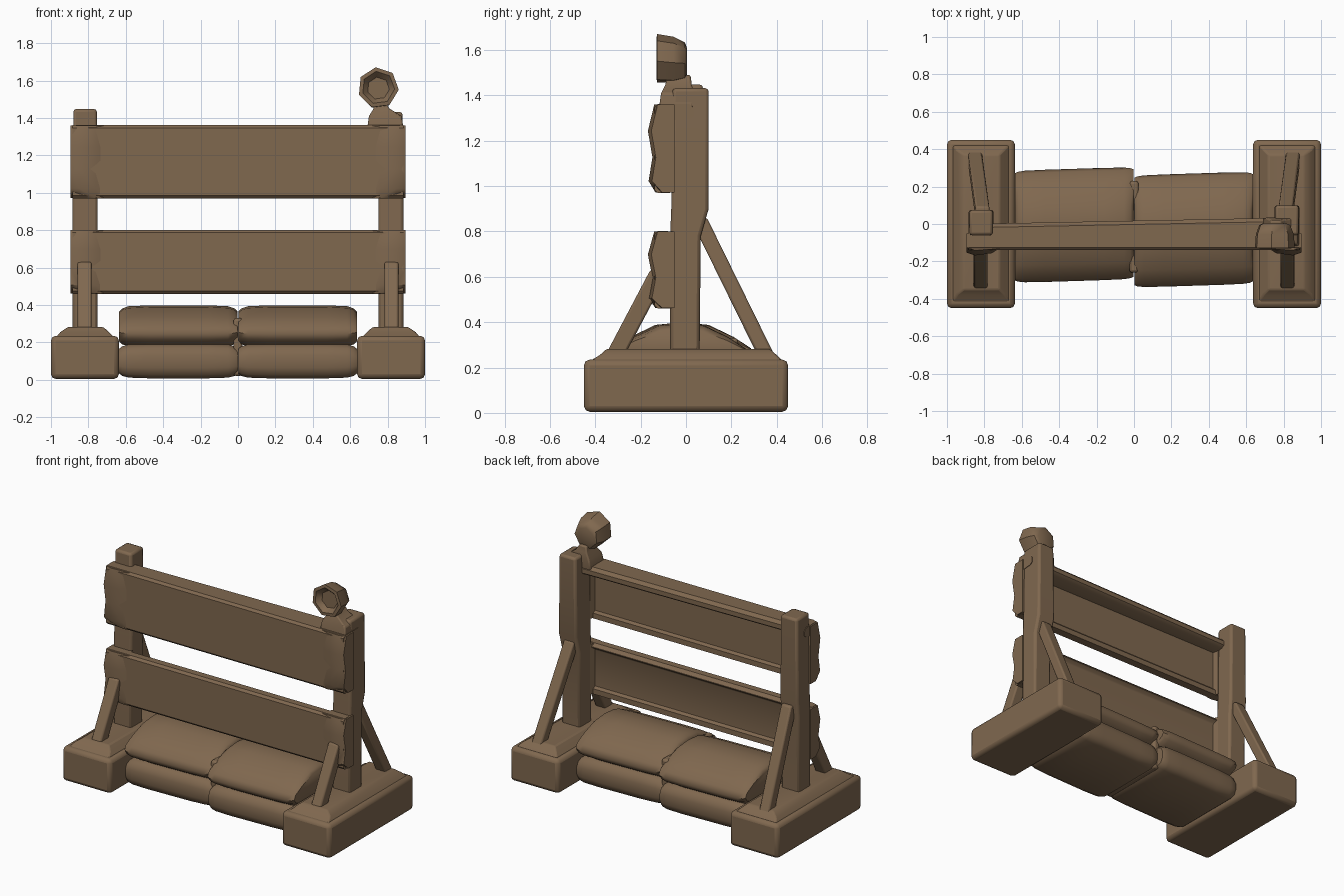
import bpy, bmesh, math
from mathutils import Vector

if "Cube" in bpy.data.objects:
    bpy.data.objects.remove(bpy.data.objects["Cube"])

brown = bpy.data.materials.new("weathered_brown")
brown.diffuse_color = (0.215, 0.138, 0.078, 1)
brown.use_nodes = True
brown.node_tree.nodes["Principled BSDF"].inputs["Base Color"].default_value = brown.diffuse_color


def finish(name, bm, bevel=0.0, angle=35):
    bmesh.ops.recalc_face_normals(bm, faces=bm.faces)
    me = bpy.data.meshes.new(name)
    bm.to_mesh(me)
    bm.free()
    me.materials.append(brown)
    ob = bpy.data.objects.new(name, me)
    bpy.context.collection.objects.link(ob)
    bpy.ops.object.select_all(action='DESELECT')
    ob.select_set(True)
    bpy.context.view_layer.objects.active = ob
    if bevel:
        m = ob.modifiers.new("bevel", 'BEVEL')
        m.width, m.segments, m.limit_method = bevel, 2, 'ANGLE'
    bpy.ops.object.shade_smooth_by_angle(angle=math.radians(angle))
    return ob


def loft(name, rings, bevel=0.0, angle=35):
    """Skin a list of equal-length point rings and cap both ends."""
    bm = bmesh.new()
    vs = [[bm.verts.new(p) for p in r] for r in rings]
    n = len(vs[0])
    for a, b in zip(vs, vs[1:]):
        for i in range(n):
            j = (i + 1) % n
            bm.faces.new((a[i], a[j], b[j], b[i]))
    bm.faces.new(vs[0])
    bm.faces.new(vs[-1])
    return finish(name, bm, bevel, angle)


def rect(x0, x1, y0, y1, z):
    return [(x0, y0, z), (x1, y0, z), (x1, y1, z), (x0, y1, z)]


def box(name, x, y, z, bevel):
    return loft(name, [rect(*x, *y, z[0]), rect(*x, *y, z[1])], bevel)


def beam(name, a, b, w, d):
    """Square strut from a to b, with horizontal cut ends."""
    return loft(name, [rect(p[0] - w / 2, p[0] + w / 2, p[1] - d / 2, p[1] + d / 2, p[2])
                       for p in (a, b)], 0.01)


for s, side in ((-1, "left"), (1, "right")):
    def X(a, b):
        return tuple(sorted((s * a, s * b)))
    # foot block with raised sloping plinth
    box(side + "_foot", X(0.637, 1.0), (-0.45, 0.45), (0.005, 0.235), 0.025)
    loft(side + "_foot_plinth", [rect(*X(0.66, 0.975), -0.43, 0.43, 0.225),
                                 rect(*X(0.69, 0.95), -0.38, 0.40, 0.255),
                                 rect(*X(0.72, 0.91), -0.35, 0.37, 0.282)], 0.008)
    # upright post: slimmer below the rear brace
    top = 1.448 if s < 0 else 1.432
    back = 0.075 if s < 0 else 0.10
    loft(side + "_post", [rect(*X(0.75, 0.885), -0.07, 0.06, 0.25),
                          rect(*X(0.75, 0.885), -0.07, 0.065, 0.78),
                          rect(*X(0.75, 0.885), -0.065, back, 0.90),
                          rect(*X(0.755, 0.88), -0.06, back, top)], 0.015)
    # diagonal braces
    beam(side + "_front_brace", (s * 0.82, -0.31, 0.26), (s * 0.82, -0.115, 0.63), 0.075, 0.085)
    beam(side + "_rear_brace", (s * 0.85, 0.35, 0.26), (s * 0.81, 0.055, 0.86), 0.075, 0.075)
    # board ends: swell smoothly out of the board and wrap the post
    for z0, z1, label in ((0.972, 1.36, "upper"), (0.462, 0.80, "lower")):
        rings = []
        for t, y in ((0, -0.12), (0.13, -0.165), (0.4, -0.148), (0.7, -0.168), (1, -0.14)):
            z = z0 + (z1 - z0) * t
            rings.append([(s * 0.72, -0.13, z), (s * 0.76, min(-0.135, y + 0.012), z), (s * 0.85, y, z),
                          (s * 0.895, y + 0.015, z), (s * 0.895, -0.05, z), (s * 0.75, -0.05, z)])
        loft(f"{side}_{label}_board_end", rings, 0, 50)


# boards: extruded profile with a rounded top rail
def board(name, z0, z1, rail, rail_h, flare=0.0):
    rings = []
    for x, r in ((-0.885, rail), (0.885, rail + flare)):
        prof = [(-0.125, z0), (-0.14, z0 + 0.015), (-0.14, z1 - 0.015), (-0.125, z1),
                (r - 0.02, z1), (r, z1 - 0.02), (r, z1 - rail_h + 0.015),
                (r - 0.02, z1 - rail_h), (-0.085, z1 - rail_h - 0.01),
                (-0.085, z0 + 0.05), (-0.07, z0 + 0.035), (-0.07, z0)]
        rings.append([(x, y, z) for y, z in prof])
    loft(name, rings, 0, 30)


board("upper_board", 0.97, 1.362, 0.0, 0.065, 0.035)
board("lower_board", 0.46, 0.802, -0.06, 0.04)


# sandbags: domed cross-section, pinched toward the tied ends
def bag(name, x0, x1, yc, zc, prof, tilt=0.0):
    stations = ((0, 0.72), (0.025, 0.86), (0.08, 0.96), (0.25, 1.0),
                (0.75, 1.0), (0.92, 0.96), (0.975, 0.86), (1, 0.72))
    rings = [[(x0 + (x1 - x0) * t, yc + y * (0.85 + 0.15 * k) + tilt * (t - 0.5), zc + (z - zc) * k)
              for y, z in prof] for t, k in stations]
    loft(name, rings, 0, 50)


upper = [(-0.285, 0.215), (-0.30, 0.245), (-0.285, 0.285), (-0.21, 0.335), (-0.10, 0.388),
         (0, 0.398), (0.10, 0.388), (0.21, 0.335), (0.285, 0.285), (0.30, 0.245),
         (0.285, 0.215), (0.22, 0.175), (-0.22, 0.175)]
lower = [(-0.24, 0.008), (-0.275, 0.025), (-0.29, 0.065), (-0.29, 0.13), (-0.275, 0.17),
         (-0.24, 0.192), (0.24, 0.192), (0.275, 0.17), (0.29, 0.13), (0.29, 0.065),
         (0.275, 0.025), (0.24, 0.008)]
for x0, x1, yc, tilt, side in ((-0.635, -0.002, -0.005, 0.02, "left"), (0.002, 0.635, -0.03, 0.02, "right")):
    bag(side + "_upper_sandbag", x0, x1, yc, 0.28, upper, tilt)
    bag(side + "_lower_sandbag", x0, x1, yc, 0.10, lower, tilt)
# gathered tie between the bags
box("sandbag_tie", (-0.025, 0.025), (-0.26, 0.23), (0.02, 0.33), 0.015)

# warning lamp: seven-sided body with dished front, rear face leaning in
lamp = []
for y, r in ((0.005, 0.06), (-0.005, 0.085), (-0.055, 0.105), (-0.128, 0.110),
             (-0.13, 0.088), (-0.095, 0.06)):
    lamp.append([(0.75 + r * math.cos(math.tau * k / 7 + 1.7), y,
                  1.562 - 0.1 * (y + 0.13) + r * math.sin(math.tau * k / 7 + 1.7))
                 for k in range(7)])
loft("lamp", lamp, 0, 45)
loft("lamp_bracket", [rect(0.69, 0.885, -0.12, 0.03, 1.34), rect(0.70, 0.875, -0.11, 0.035, 1.41),
                      rect(0.725, 0.81, -0.09, 0.025, 1.45), rect(0.73, 0.785, -0.085, 0.02, 1.49)], 0.008)
